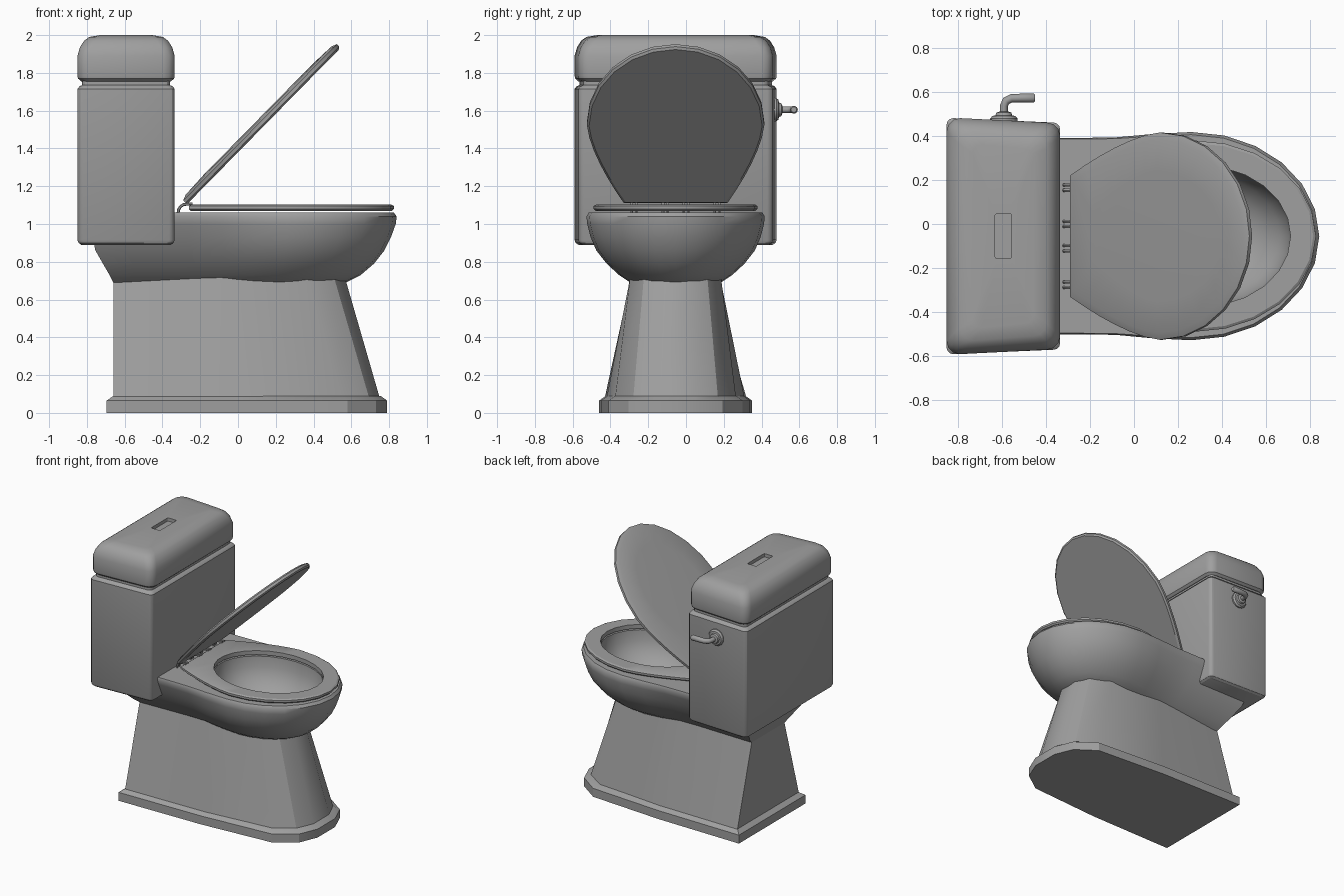
import bpy, bmesh, math
from mathutils import Vector, Matrix

if "Cube" in bpy.data.objects:
    bpy.data.objects.remove(bpy.data.objects["Cube"])

CY = -0.055  # symmetry plane of the body

mat = bpy.data.materials.new("grey ceramic")
mat.use_nodes = True
grey = (0.35, 0.35, 0.35, 1)
mat.diffuse_color = grey
mat.node_tree.nodes["Principled BSDF"].inputs["Base Color"].default_value = grey


def finish(name, bm, angle=30):
    bmesh.ops.recalc_face_normals(bm, faces=bm.faces)
    mesh = bpy.data.meshes.new(name)
    bm.to_mesh(mesh)
    bm.free()
    obj = bpy.data.objects.new(name, mesh)
    bpy.context.collection.objects.link(obj)
    mesh.materials.append(mat)
    bpy.ops.object.select_all(action='DESELECT')
    obj.select_set(True)
    bpy.context.view_layer.objects.active = obj
    bpy.ops.object.shade_smooth_by_angle(angle=math.radians(angle))
    return obj


def loft(name, rings, closed=False, matrix=None, angle=30):
    """Skin a list of equal-length rings; cap the ends, or join them if closed."""
    bm = bmesh.new()
    loops = [[bm.verts.new(p) for p in ring] for ring in rings]
    pairs = list(zip(loops, loops[1:]))
    if closed:
        pairs.append((loops[-1], loops[0]))
    for a, b in pairs:
        for i in range(len(a)):
            j = (i + 1) % len(a)
            bm.faces.new((a[i], a[j], b[j], b[i]))
    if not closed:
        bm.faces.new(loops[0])
        bm.faces.new(loops[-1])
    if matrix:
        bm.transform(matrix)
    return finish(name, bm, angle)


FRONT, SIDE = 7, 6  # points per half on the round front and on the straight side


def outline(z, xb, cx, xf, hw, hb, reach=1.0, y=CY):
    """Round-fronted outline whose sides ease from half width hw to hb at the back."""
    half = []
    for i in range(FRONT):
        t = math.pi / 2 * i / (FRONT - 1)
        half.append((cx + (xf - cx) * math.cos(t), hw * math.sin(t)))
    for i in range(1, SIDE + 1):
        s = i / SIDE
        h = hw + (hb - hw) * min(1, s * reach) ** 1.5
        half.append((cx + (xb - cx) * s, h))
    return [Vector((px, y + h, z)) for px, h in half] + \
           [Vector((px, y - h, z)) for px, h in half[:0:-1]]


def ellipse(z, cx, a, b, n):
    # Quarter spacing matches the outline so the two can be bridged
    half = [math.pi / 2 * i / (FRONT - 1) for i in range(FRONT)]
    half += [math.pi / 2 * (1 + i / (SIDE + 0.5)) for i in range(1, SIDE + 1)]
    angles = half + [-t for t in half[:0:-1]]
    return [Vector((cx + a * math.cos(t), CY + b * math.sin(t), z)) for t in angles[:n]]


def inset_rect(z, x0, x1, h0, h1, inset, r, y=CY, steps=3):
    """Rounded rectangle, half width h0 at x0 and h1 at x1."""
    x0, x1, h0, h1 = x0 + inset, x1 - inset, h0 - inset, h1 - inset
    pts = []
    for k, (px, h) in enumerate(((x1, h1), (x0, h0), (x0, -h0), (x1, -h1))):
        c = Vector((px - r if px == x1 else px + r, y + h - math.copysign(r, h), z))
        for i in range(steps + 1):
            t = math.pi / 2 * (k + i / steps)
            pts.append(c + Vector((math.cos(t) * r, math.sin(t) * r, 0)))
    return pts


# Bowl: outer skin, rim, and hollow inside
sections = [  # z, back, widest x, front, half width, back half width
    (0.68, -0.65, 0.22, 0.52, 0.21, 0.18),
    (0.69, -0.66, 0.22, 0.57, 0.24, 0.2),
    (0.73, -0.68, 0.23, 0.65, 0.3, 0.25),
    (0.79, -0.715, 0.24, 0.72, 0.365, 0.31),
    (0.86, -0.755, 0.25, 0.775, 0.42, 0.36),
    (0.93, -0.77, 0.26, 0.81, 0.45, 0.4),
    (1.0, -0.77, 0.26, 0.835, 0.468, 0.43),
    (1.04, -0.77, 0.26, 0.84, 0.472, 0.445),
    (1.06, -0.77, 0.26, 0.825, 0.46, 0.44),
]
rings = [outline(*s, reach=2.8) for s in sections]
count = len(rings[0])
for z, k in ((1.06, 1), (0.98, 0.98), (0.9, 0.88), (0.83, 0.7), (0.79, 0.48), (0.77, 0.2)):
    rings.append(ellipse(z, 0.3, 0.41 * k, 0.32 * k, count))
loft("bowl", rings, angle=40)

# Seat ring
seat = [(1.07, 0.01), (1.08, 0), (1.095, 0), (1.102, 0.012)]
rings = [outline(z, -0.26 + d, 0.27, 0.825 - d, 0.434 - d, 0.27 - d) for z, d in seat]
rings += [ellipse(z, 0.3, 0.41, 0.32, count) for z in (1.102, 1.07)]
loft("seat", rings, closed=True)

# Raised seat cover, tilted back on its hinge line
tilt = Matrix.Translation((-0.27, 0, 1.105)) @ Matrix.Rotation(math.radians(-45.5), 4, 'Y')
cover = [(0, 0.012), (0.01, 0), (0.028, 0), (0.04, 0.03), (0.046, 0.17)]
rings = [outline(z, d, 0.58, 1.16 - d, 0.47 - d, 0.275 - d) for z, d in cover]
loft("seat_cover", rings, matrix=tilt)


# Pedestal and plinth share a tapered plan with a faceted front
def foot(z, back, mid, corner, tip, hb, hm, hc):
    half = [(tip, hc * 0.3), (corner + (tip - corner) * 0.72, hc * 0.7), (corner, hc),
            (mid, hm), (back, hb)]
    return [Vector((x, CY + h, z)) for x, h in half] + \
           [Vector((x, CY - h, z)) for x, h in half[::-1]]


loft("pedestal", [foot(0.08, -0.66, 0, 0.55, 0.75, 0.375, 0.365, 0.32),
                  foot(0.72, -0.66, -0.1, 0.36, 0.565, 0.19, 0.235, 0.24)])
loft("plinth", [foot(z, -0.695 + d, 0, 0.58 - d, 0.79 - d, 0.405 - d, 0.395 - d, 0.355 - d)
                for z, d in ((0, 0), (0.065, 0), (0.09, 0.035))])

# Tank with a narrow neck under the lid
tank = (-0.85, -0.335, 0.535, 0.515)
body = [(0.89, 0.02), (0.9, 0.006), (0.915, 0), (1.715, 0), (1.73, 0.012),
        (1.735, 0.025), (1.77, 0.025)]
loft("tank", [inset_rect(z, *tank, d, 0.03) for z, d in body])

# Tank lid, softly domed, with a sunken push plate slot
dome = [(1.755, 0.02, 0.05), (1.77, 0.003, 0.06), (1.785, 0, 0.06), (1.89, 0, 0.06),
        (1.935, 0.013, 0.06), (1.97, 0.035, 0.06), (1.99, 0.062, 0.06), (2, 0.12, 0.04)]
rings = [inset_rect(z, *tank, d, r) for z, d, r in dome]
slot = (-0.63, -0.555, 0.102, 0.102)
rings += [inset_rect(z, *slot, 0, 0.01) for z in (2, 1.975)]
loft("tank_lid", rings)


def tube(name, points, radius, sides=10):
    """Sweep a circle along a path lying in one plane."""
    pts = [Vector(p) for p in points]
    normal = (pts[1] - pts[0]).cross(pts[-1] - pts[0]).normalized()
    rings = []
    for i, p in enumerate(pts):
        along = (pts[min(i + 1, len(pts) - 1)] - pts[max(i - 1, 0)]).normalized()
        side = normal.cross(along)
        r = radius[i] if isinstance(radius, list) else radius
        rings.append([p + r * (math.cos(t) * side + math.sin(t) * normal)
                      for t in (2 * math.pi * k / sides for k in range(sides))])
    return loft(name, rings, angle=45)


# Flush lever and its stepped collar
LX, LZ = -0.59, 1.605
collar = [(0.44, 0.062), (0.478, 0.062), (0.49, 0.052), (0.492, 0.038), (0.505, 0.034), (0.51, 0.02)]
loft("lever_collar", [[Vector((LX + r * math.cos(t), y, LZ + r * math.sin(t)))
                       for t in (math.pi * k / 8 for k in range(16))] for y, r in collar])
tube("flush_lever", [(LX, 0.48, LZ), (LX, 0.535, LZ), (LX + 0.01, 0.558, LZ),
                     (LX + 0.035, 0.57, LZ), (LX + 0.08, 0.571, LZ), (LX + 0.135, 0.571, LZ),
                     (LX + 0.142, 0.571, LZ)],
     [0.018, 0.018, 0.019, 0.019, 0.02, 0.021, 0.015])

# Hinge prongs, in four pairs
for n, y in enumerate((0.165, 0, -0.11, -0.275)):
    for side in (-1, 1):
        yy = y + side * 0.012
        arc = [(-0.275 - 0.042 * math.cos(t), yy, 1.06 + 0.045 * math.sin(t))
               for t in (math.pi / 2 * k / 4 for k in range(5))]
        tube(f"hinge_prong_{n}_{'left' if side > 0 else 'right'}", arc + [(-0.24, yy, 1.107)], 0.008, 6)
